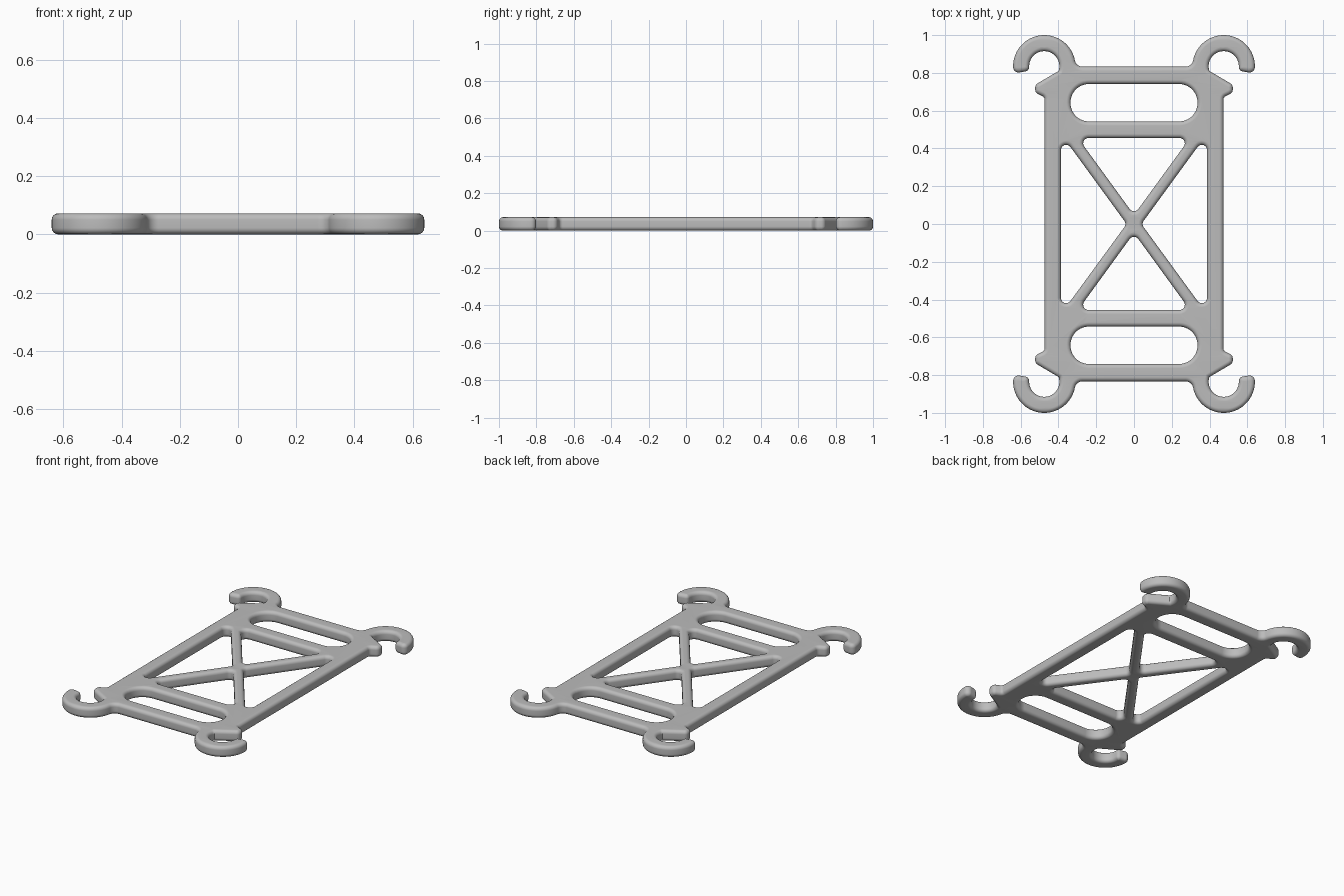
import bpy, bmesh, math
from mathutils import Vector

if "Cube" in bpy.data.objects:
    bpy.data.objects.remove(bpy.data.objects["Cube"])

THICK, BEVEL = 0.072, 0.022


def arc(cx, cy, r, a0, a1, n):
    """Points on an arc (degrees); the trailing 0 means no extra rounding."""
    angles = [math.radians(a0 + (a1 - a0) * i / n) for i in range(n + 1)]
    return [(cx + r * math.cos(a), cy + r * math.sin(a), 0) for a in angles]


def rounded(corners, n=8):
    """Turn (x, y, radius) corners into a polygon with filleted corners."""
    out = []
    for i, (x, y, r) in enumerate(corners):
        p = Vector((x, y))
        if r == 0:
            out.append(p)
            continue
        a = (Vector(corners[i - 1][:2]) - p).normalized()
        b = (Vector(corners[(i + 1) % len(corners)][:2]) - p).normalized()
        half = a.angle(b) / 2
        centre = p + (a + b).normalized() * (r / math.sin(half))
        start = p + a * (r / math.tan(half)) - centre
        end = p + b * (r / math.tan(half)) - centre
        sweep = math.atan2(start.x * end.y - start.y * end.x, start.dot(end))
        for k in range(n + 1):
            t = sweep * k / n
            c, s = math.cos(t), math.sin(t)
            out.append(centre + Vector((start.x * c - start.y * s,
                                        start.x * s + start.y * c)))
    return out


# One quarter of the outline: side rail, nub, hook, end rail
HX, HY = 0.475, 0.835
quarter = [(0.474, 0.672, 0.02), (0.523, 0.695, 0.026), (0.523, 0.737, 0.026)]
quarter += arc(HX, HY, 0.08, 198, 0, 24)
quarter += [(0.557, 0.811, 0.022), (0.638, 0.797, 0.028)]
quarter += arc(HX, HY, 0.165, 0, 169.3, 32)
quarter += arc(0.2735, 0.873, 0.04, -10.7, -90, 8)[1:]

# Mirror the quarter around both axes
outline = list(quarter)
outline += [(-x, y, r) for x, y, r in reversed(quarter)]
outline += [(-x, -y, r) for x, y, r in quarter]
outline += [(x, -y, r) for x, y, r in reversed(quarter)]
loops = [rounded(outline)]

# Openings: strap slots and the four triangles between the cross braces
for s in (1, -1):
    slot = [(-0.336, 0.543), (0.336, 0.543), (0.336, 0.741), (-0.336, 0.741)]
    loops.append(rounded([(x, y * s, 0.097) for x, y in slot], 12))
    end_tri = [(0, 0.048), (0.296, 0.455), (-0.296, 0.455)]
    loops.append(rounded([(x, y * s, 0.028) for x, y in end_tri]))
    side_tri = [(0.039, 0), (0.387, 0.477), (0.387, -0.477)]
    loops.append(rounded([(x * s, y, 0.028) for x, y in side_tri]))

# Filled flat curve with rounded rims
curve = bpy.data.curves.new("frame_profile", 'CURVE')
curve.dimensions = '2D'
curve.fill_mode = 'BOTH'
curve.extrude = THICK / 2 - BEVEL
curve.bevel_depth = BEVEL
curve.bevel_resolution = 3
curve.offset = -BEVEL
for pts in loops:
    spline = curve.splines.new('POLY')
    spline.points.add(len(pts) - 1)
    for sp, p in zip(spline.points, pts):
        sp.co = (p.x, p.y, 0, 1)
    spline.use_cyclic_u = True
source = bpy.data.objects.new("frame_profile", curve)
bpy.context.collection.objects.link(source)

# Convert to a clean mesh
deps = bpy.context.evaluated_depsgraph_get()
mesh = bpy.data.meshes.new_from_object(source.evaluated_get(deps))
bpy.data.objects.remove(source)
bm = bmesh.new()
bm.from_mesh(mesh)
bmesh.ops.remove_doubles(bm, verts=bm.verts, dist=1e-5)
bmesh.ops.recalc_face_normals(bm, faces=bm.faces)
bmesh.ops.translate(bm, verts=bm.verts, vec=(0, 0, THICK / 2))
bm.to_mesh(mesh)
bm.free()

frame = bpy.data.objects.new("hooked_frame", mesh)
bpy.context.collection.objects.link(frame)
grey = bpy.data.materials.new("grey")
grey.diffuse_color = (0.5, 0.5, 0.5, 1)
grey.use_nodes = True
grey.node_tree.nodes["Principled BSDF"].inputs["Base Color"].default_value = grey.diffuse_color
mesh.materials.clear()
mesh.materials.append(grey)

# Smooth rims, flat top and bottom
bpy.context.view_layer.objects.active = frame
frame.select_set(True)
bpy.ops.object.shade_smooth_by_angle(angle=math.radians(40))
weighted = frame.modifiers.new("flat_caps", 'WEIGHTED_NORMAL')
weighted.keep_sharp = True
